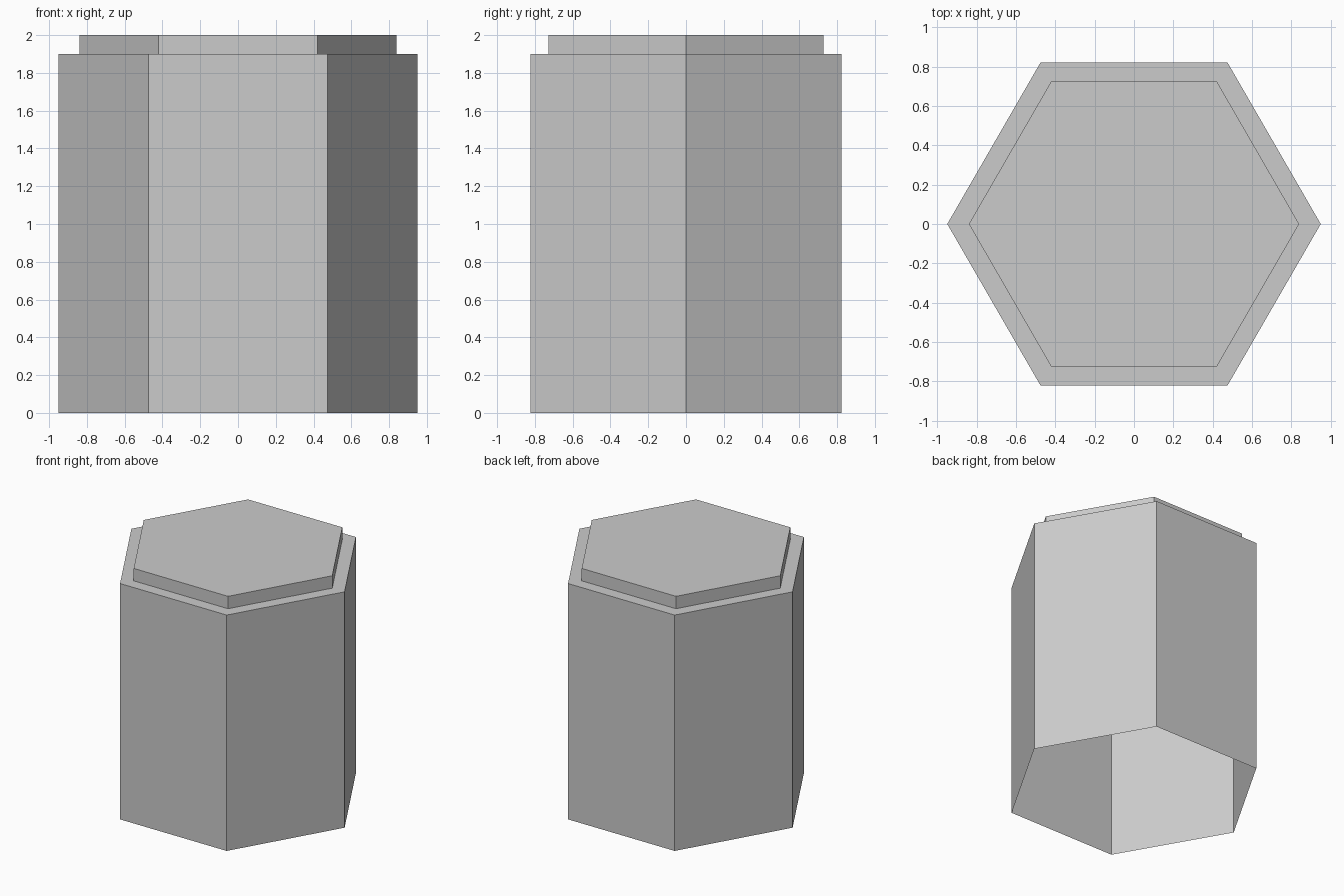
import bpy
import bmesh
from math import cos, sin, tau

if "Cube" in bpy.data.objects:
    bpy.data.objects.remove(bpy.data.objects["Cube"])

SIDES = 6

# Stepped profile (radius, height): open base, wall, ledge, raised lid
PROFILE = [(0.95, 0.0), (0.95, 1.9), (0.84, 1.9), (0.84, 2.0)]


def hex_ring(bm, radius, z):
    return [bm.verts.new((radius * cos(tau * i / SIDES), radius * sin(tau * i / SIDES), z))
            for i in range(SIDES)]


bm = bmesh.new()
rings = [hex_ring(bm, r, z) for r, z in PROFILE]

# Walls and ledge between successive rings
for low, high in zip(rings, rings[1:]):
    for i in range(SIDES):
        j = (i + 1) % SIDES
        bm.faces.new((low[i], low[j], high[j], high[i]))

# Flat top; the underside stays open as a thin hollow shell
bm.faces.new(rings[-1])

mesh = bpy.data.meshes.new("hexagonal_column")
bm.to_mesh(mesh)
bm.free()
column = bpy.data.objects.new("hexagonal_column", mesh)
bpy.context.collection.objects.link(column)
